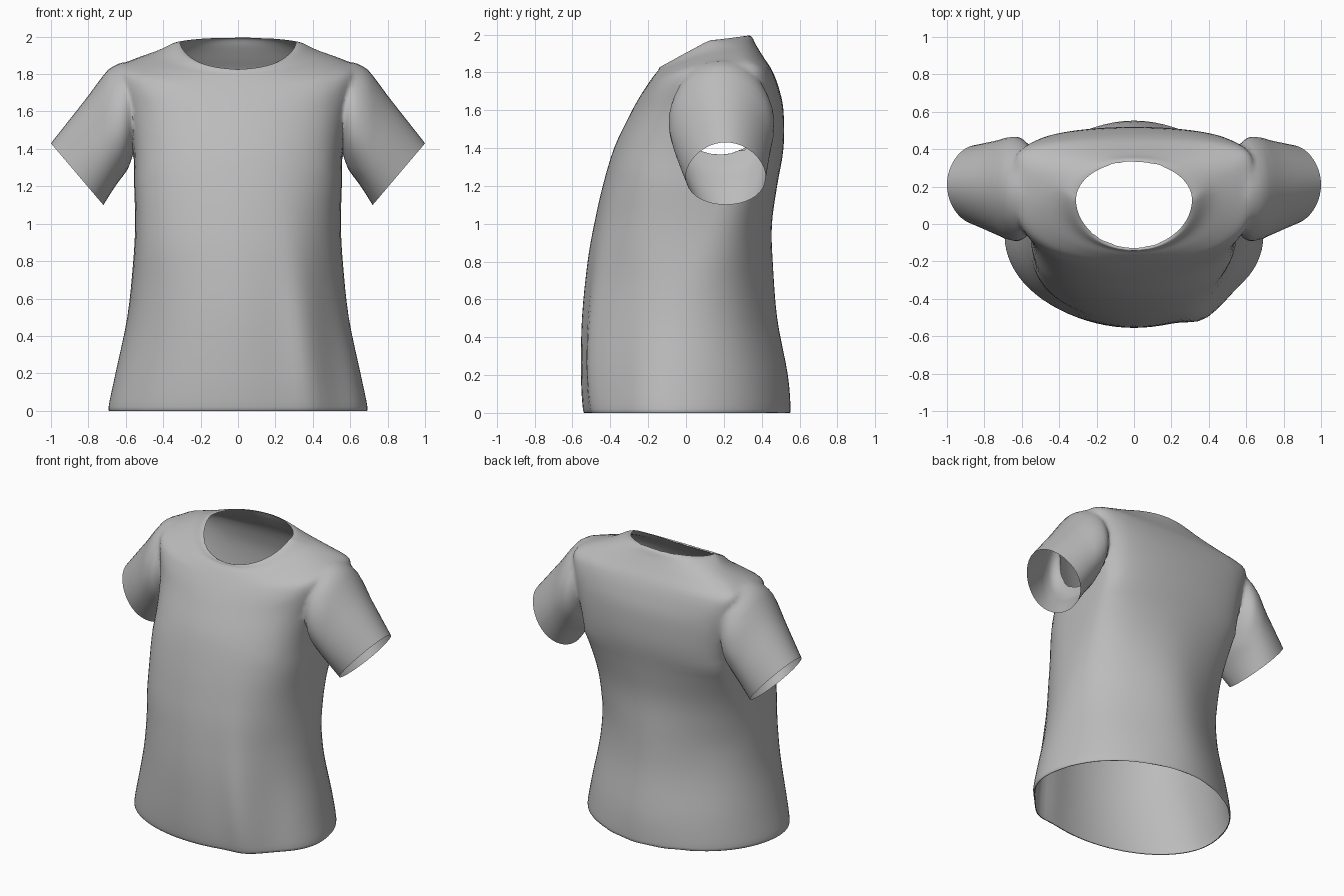
import bpy, bmesh, math
from mathutils import Vector

cube = bpy.data.objects.get("Cube")
if cube:
    bpy.data.objects.remove(cube, do_unlink=True)


def make_material(name, value):
    mat = bpy.data.materials.new(name)
    mat.use_nodes = True
    colour = (value, value, value, 1)
    mat.diffuse_color = colour
    bsdf = mat.node_tree.nodes["Principled BSDF"]
    bsdf.inputs["Base Color"].default_value = colour
    bsdf.inputs["Roughness"].default_value = 0.8
    return mat


fabric = make_material("grey fabric", 0.5)
opening = make_material("temporary opening", 0.5)  # marks caps that get removed
SEGMENTS = 80


def spline(rows, steps):
    """Smoothly interpolate between rows of ring values."""
    out = []
    for i in range(len(rows) - 1):
        a, b = rows[max(i - 1, 0)], rows[i]
        c, d = rows[i + 1], rows[min(i + 2, len(rows) - 1)]
        for k in range(steps):
            t = k / steps
            out.append([q + t / 2 * (r - p + t * (2 * p - 5 * q + 4 * r - s
                        + t * (3 * (q - r) + s - p)))
                        for p, q, r, s in zip(a, b, c, d)])
    return out + [list(rows[-1])]


def loft(bm, rings):
    """Skin closed rings and cap both ends with marked fans."""
    loops = [[bm.verts.new(p) for p in ring] for ring in rings]
    for low, high in zip(loops, loops[1:]):
        for i in range(len(low)):
            j = (i + 1) % len(low)
            bm.faces.new((low[i], low[j], high[j], high[i]))
    for loop in (loops[0], loops[-1]):
        centre = bm.verts.new(sum((v.co for v in loop), Vector()) / len(loop))
        for i in range(len(loop)):
            j = (i + 1) % len(loop)
            bm.faces.new((loop[i], loop[j], centre)).material_index = 1


def make_object(name, bm):
    bmesh.ops.recalc_face_normals(bm, faces=bm.faces)
    mesh = bpy.data.meshes.new(name)
    bm.to_mesh(mesh)
    bm.free()
    mesh.materials.append(fabric)
    mesh.materials.append(opening)
    obj = bpy.data.objects.new(name, mesh)
    bpy.context.collection.objects.link(obj)
    return obj


# Level torso rings: height, half width, side y, front y, back y
torso = [
    (0, .68, -.06, -.53, .54),
    (.02, .692, -.06, -.545, .548),
    (.2, .655, -.05, -.555, .53),
    (.5, .592, -.02, -.55, .47),
    (.8, .56, .02, -.52, .45),
    (1, .55, .05, -.485, .45),
    (1.2, .555, .08, -.44, .48),
    (1.4, .56, .13, -.38, .515),
]
# Tilted yoke rings: half width, side y, side z, front y, front z, back y, back z
yoke = [
    (.59, .18, 1.6, -.3, 1.57, .515, 1.6),
    (.63, .2, 1.76, -.245, 1.67, .49, 1.72),
    (.635, .21, 1.84, -.2, 1.74, .455, 1.81),
    (.55, .22, 1.885, -.168, 1.785, .41, 1.88),
    (.43, .2, 1.925, -.147, 1.81, .37, 1.945),
    (.345, .15, 1.965, -.14, 1.827, .35, 1.985),
    (.31, .13, 1.97, -.125, 1.82, .333, 1.995),
]


def bump(value, middle, spread):
    return math.exp(-((value - middle) / spread) ** 2)


def torso_point(row, angle):
    w, sy, sz, fy, fz, by, bz = row
    c, s = math.cos(angle), math.sin(angle)
    front = s < 0
    # Chest and shoulders are boxier than the hem and the neckline
    boxy = max(0, min(1, (sz - .7) / .6, (1.97 - sz) / .13))
    power = 1 - (.4 if front else .7) * boxy
    if front:  # the belly is boxy too, more so on its right
        power -= (.2 - .12 * c) * bump(sz, .85, .4)
    x = w * c
    y = sy + ((fy if front else by) - sy) * abs(s) ** power
    z = sz + ((fz if front else bz) - sz) * abs(s) ** 1.15
    # Soft drape folds running down from the armpits
    if front:
        amount = bump(z, .3, .5) * -s
        y -= .055 * amount * bump(x, .4 - .1 * z, .1)
        y += .03 * amount * bump(x, .57 - .1 * z, .08)
    else:
        y += .012 * bump(z, .5, .5) * s * math.cos(9 * x)
    return Vector((x, y, z))


rows = [(w, sy, z, fy, z, by, z) for z, w, sy, fy, by in torso] + yoke
angles = [math.tau * i / SEGMENTS for i in range(SEGMENTS)]
bm = bmesh.new()
loft(bm, [[torso_point(r, a) for a in angles] for r in spline(rows, 4)])
shirt = make_object("shirt", bm)

# Sleeve rings: centre x, y, z, then half extents: lean x, rise z, depth y
sleeve = [
    (.42, .19, 1.67, 0, .15, .16),
    (.54, .185, 1.635, .005, .215, .22),
    (.625, .187, 1.575, .04, .275, .283),
    (.74, .195, 1.427, .085, .225, .25),
    (.86, .21, 1.265, .14, .165, .21),
]


def sleeve_point(row, angle, side):
    cx, cy, cz, lean, rise, depth = row
    c, s = math.cos(angle), math.sin(angle)
    # The tube is fuller below than above
    return Vector((side * (cx + lean * s), cy + depth * c * (1 - .12 * s),
                   cz + rise * s))


bm = bmesh.new()
for side in (1, -1):
    loft(bm, [[sleeve_point(r, a, side) for a in angles[::2]]
              for r in spline(sleeve, 5)])
sleeves = make_object("sleeves", bm)

# Merge the sleeves into the torso
union = shirt.modifiers.new("join sleeves", "BOOLEAN")
union.operation = "UNION"
union.solver = "EXACT"
union.material_mode = "INDEX"
union.object = sleeves
bpy.context.view_layer.objects.active = shirt
shirt.select_set(True)
bpy.ops.object.modifier_apply(modifier=union.name)
bpy.data.objects.remove(sleeves, do_unlink=True)

# Open the hem, neck and cuffs, then soften the armhole seams
bm = bmesh.new()
bm.from_mesh(shirt.data)
caps = [f for f in bm.faces if f.material_index == 1]
bmesh.ops.delete(bm, geom=caps, context="FACES")
bmesh.ops.remove_doubles(bm, verts=bm.verts, dist=.004)
seam = [v for v in bm.verts if .48 < abs(v.co.x) < .68 and v.co.z > 1.3
        and not v.is_boundary]
for _ in range(4):
    bmesh.ops.smooth_vert(bm, verts=seam, factor=.5,
                          use_axis_x=True, use_axis_y=True, use_axis_z=True)
bm.to_mesh(shirt.data)
bm.free()
shirt.data.materials.pop(index=1)
bpy.data.materials.remove(opening)
bpy.ops.object.shade_smooth_by_angle(angle=math.radians(80))
